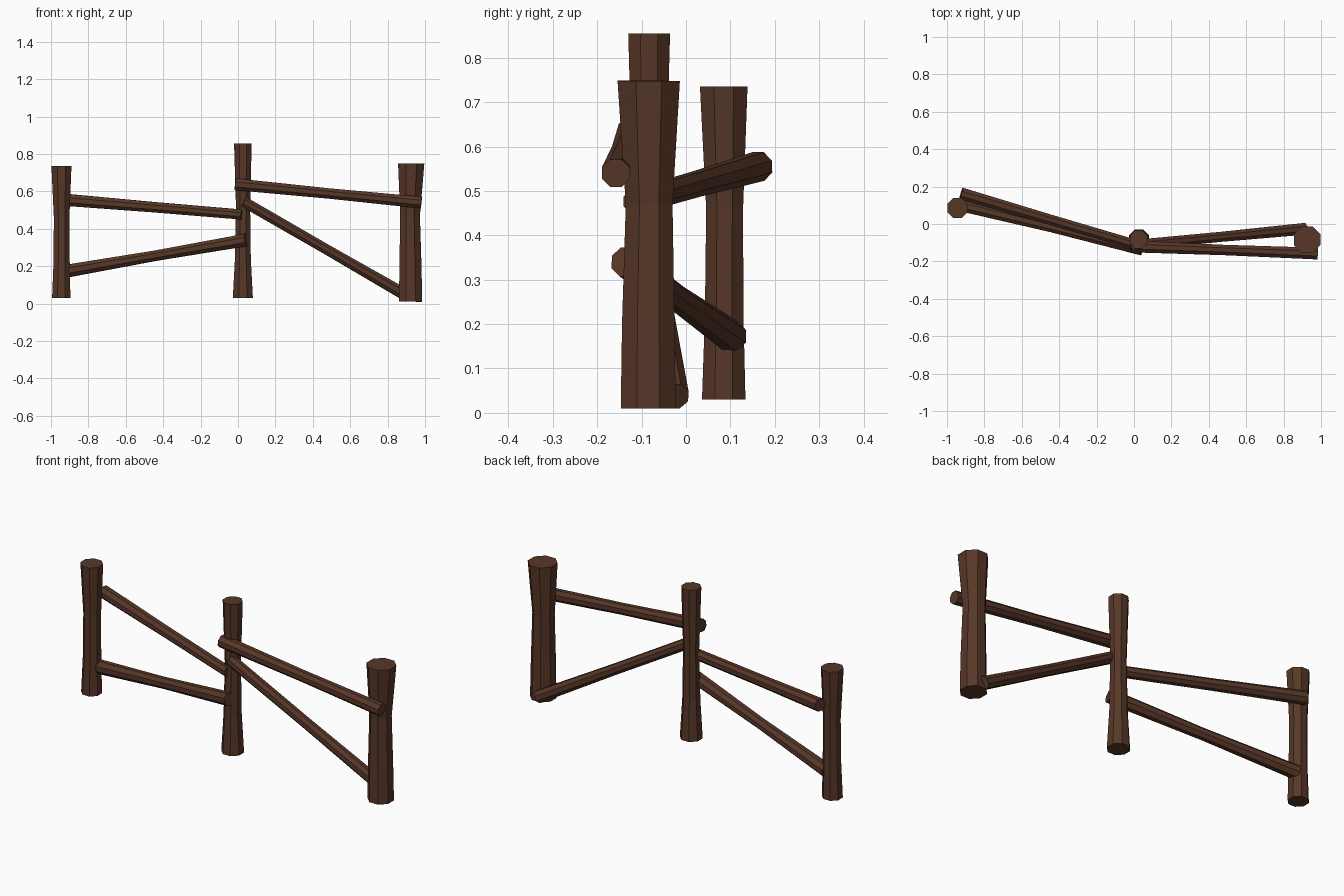
import bpy, bmesh, math
from mathutils import Vector

if "Cube" in bpy.data.objects:
    bpy.data.objects.remove(bpy.data.objects["Cube"])

wood = bpy.data.materials.new("dark_wood")
wood.diffuse_color = (0.095, 0.038, 0.021, 1)
wood.use_nodes = True
wood.node_tree.nodes["Principled BSDF"].inputs["Base Color"].default_value = wood.diffuse_color


def log(name, rings, sides=8, phase=0.5):
    """Flat-faced log through a list of (centre, radius) rings, capped at both ends."""
    axis = (Vector(rings[-1][0]) - Vector(rings[0][0])).normalized()
    ref = Vector((0, 1, 0)) if abs(axis.z) > 0.9 else Vector((0, 0, 1))
    u = ref.cross(axis).normalized()
    v = axis.cross(u)
    bm = bmesh.new()
    loops = []
    for centre, r in rings:
        loop = []
        for i in range(sides):
            a = 2 * math.pi * (i + phase) / sides
            loop.append(bm.verts.new(Vector(centre) + r * (math.cos(a) * u + math.sin(a) * v)))
        loops.append(loop)
    for lo, hi in zip(loops, loops[1:]):
        for i in range(sides):
            j = (i + 1) % sides
            bm.faces.new((lo[i], lo[j], hi[j], hi[i]))
    bm.faces.new(loops[0][::-1])
    bm.faces.new(loops[-1])
    bmesh.ops.recalc_face_normals(bm, faces=bm.faces)
    mesh = bpy.data.meshes.new(name)
    bm.to_mesh(mesh)
    bm.free()
    mesh.materials.append(wood)
    bpy.context.collection.objects.link(bpy.data.objects.new(name, mesh))


# Upright posts: slightly waisted logs, rings as (x, y, z, radius)
posts = {
    "left_post": [(-0.945, 0.085, 0.03, 0.053), (-0.943, 0.086, 0.22, 0.047),
                  (-0.943, 0.087, 0.46, 0.045), (-0.944, 0.085, 0.735, 0.058)],
    "middle_post": [(0.026, -0.083, 0.03, 0.058), (0.026, -0.083, 0.24, 0.046),
                    (0.027, -0.083, 0.52, 0.041), (0.026, -0.083, 0.855, 0.051)],
    "right_post": [(0.923, -0.085, 0.01, 0.067), (0.922, -0.085, 0.20, 0.064),
                   (0.92, -0.083, 0.47, 0.057), (0.926, -0.084, 0.748, 0.076)],
}
for name, rings in posts.items():
    log(name, [((x, y, z), r) for x, y, z, r in rings])

# Rails: start point, end point, radii along the length
rails = {
    "left_upper_rail": ((-0.925, 0.163, 0.555), (0.022, -0.115, 0.476), (0.035, 0.030, 0.029)),
    "left_lower_rail": ((-0.925, 0.102, 0.172), (0.043, -0.135, 0.340), (0.037, 0.030, 0.036)),
    "right_upper_rail": ((-0.015, -0.120, 0.638), (0.980, -0.158, 0.540), (0.034, 0.030, 0.034)),
    "right_lower_rail": ((0.030, -0.110, 0.545), (0.912, -0.026, 0.037), (0.030, 0.029, 0.034)),
}
for name, (start, end, radii) in rails.items():
    a, b = Vector(start), Vector(end)
    log(name, [(a.lerp(b, i / 2), r) for i, r in enumerate(radii)])
